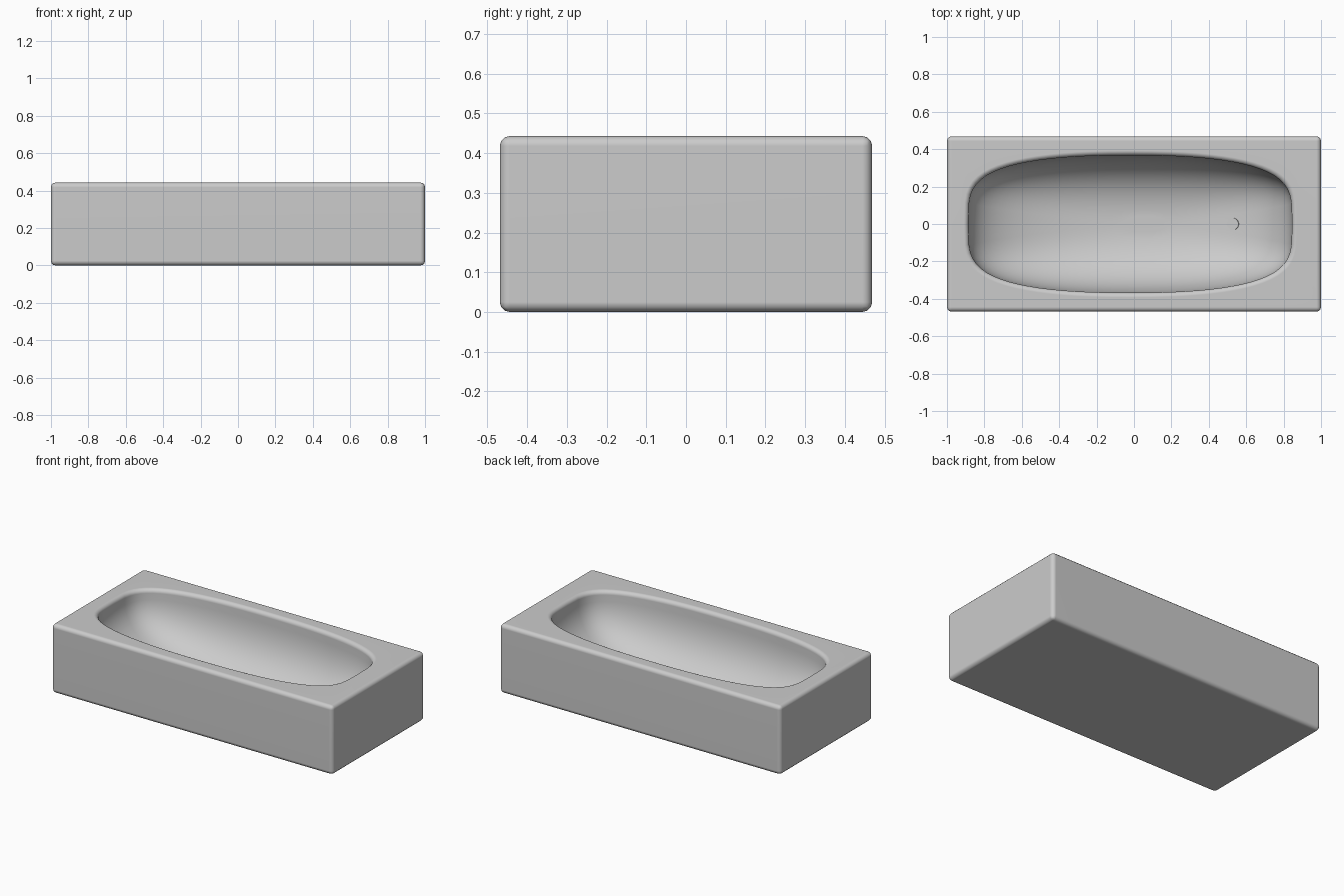
import bpy, bmesh, math

cube = bpy.data.objects.get("Cube")
if cube:
    bpy.data.objects.remove(cube, do_unlink=True)

LENGTH, WIDTH, HEIGHT = 2.0, 0.938, 0.443
SEGMENTS = 72

enamel = bpy.data.materials.new("grey enamel")
enamel.use_nodes = True
GREY = (0.6, 0.6, 0.6, 1)
enamel.diffuse_color = GREY
enamel.node_tree.nodes["Principled BSDF"].inputs["Base Color"].default_value = GREY


def make_object(name, bm):
    bmesh.ops.recalc_face_normals(bm, faces=bm.faces)
    mesh = bpy.data.meshes.new(name)
    bm.to_mesh(mesh)
    bm.free()
    obj = bpy.data.objects.new(name, mesh)
    mesh.materials.append(enamel)
    bpy.context.collection.objects.link(obj)
    return obj


def cut(target, cutter):
    mod = target.modifiers.new("cut", "BOOLEAN")
    mod.operation = "DIFFERENCE"
    mod.solver = "EXACT"
    mod.object = cutter
    bpy.context.view_layer.objects.active = target
    bpy.ops.object.modifier_apply(modifier=mod.name)
    bpy.data.objects.remove(cutter, do_unlink=True)


def oval(bm, cx, rx, ry, z, roundness=0.0):
    """One basin ring: bowed long sides, squarer ends, rounder when lower."""
    px = 2.4 - 0.2 * roundness
    py = 4.0 - 1.6 * roundness
    ring = []
    for i in range(SEGMENTS):
        t = 2 * math.pi * i / SEGMENTS
        c, s = math.cos(t), math.sin(t)
        x = math.copysign(abs(c) ** (2 / px), c)
        y = math.copysign(abs(s) ** (2 / py), s)
        ring.append(bm.verts.new((cx + rx * x, ry * y, z)))
    return ring


# Outer block with softened edges
bm = bmesh.new()
bmesh.ops.create_cube(bm, size=1)
for v in bm.verts:
    v.co = (v.co.x * LENGTH, v.co.y * WIDTH, (v.co.z + 0.5) * HEIGHT)
bmesh.ops.bevel(bm, geom=bm.edges[:], offset=0.025, segments=3,
                profile=0.5, affect="EDGES")
tub = make_object("bathtub", bm)

# Basin: rim lip, then a bowl that is steeper at the drain end
CX, RX, RY, LIP = -0.02, 0.89, 0.392, 0.025
DEPTH = 0.378
bm = bmesh.new()
rings = [oval(bm, CX, RX, RY, HEIGHT + 0.02)]
for k in range(6):
    a = math.pi / 2 * k / 5
    inset = LIP * math.sin(a)
    rings.append(oval(bm, CX, RX - inset, RY - inset,
                      HEIGHT - LIP * (1 - math.cos(a))))
for k in range(1, 20):
    a = math.pi / 2 * k / 20
    scale = math.cos(a) ** 0.85
    drop = math.sin(a) ** 0.85
    rings.append(oval(bm, CX + 0.09 * (1 - scale),
                      (RX - LIP) * scale, (RY - LIP) * scale,
                      HEIGHT - LIP - DEPTH * drop, 1 - scale))
for upper, lower in zip(rings, rings[1:]):
    for i in range(SEGMENTS):
        j = (i + 1) % SEGMENTS
        bm.faces.new((upper[i], upper[j], lower[j], lower[i]))
bm.faces.new(rings[0])
bm.faces.new(rings[-1])
cut(tub, make_object("basin_cutter", bm))

# Smooth shading with level flats
bpy.ops.object.select_all(action="DESELECT")
tub.select_set(True)
bpy.context.view_layer.objects.active = tub
bpy.ops.object.shade_smooth_by_angle(angle=math.radians(40))
weighted = tub.modifiers.new("weighted normals", "WEIGHTED_NORMAL")
weighted.keep_sharp = True

# Drain plate lying on the basin floor
hit, spot, normal, _ = tub.ray_cast((0.53, 0, HEIGHT), (0, 0, -1))
bm = bmesh.new()
bmesh.ops.create_cone(bm, cap_ends=True, segments=24, radius1=0.032,
                      radius2=0.032, depth=0.009)
drain = make_object("drain", bm)
drain.location = spot + normal * 0.003
drain.rotation_euler = normal.to_track_quat("Z", "Y").to_euler()
